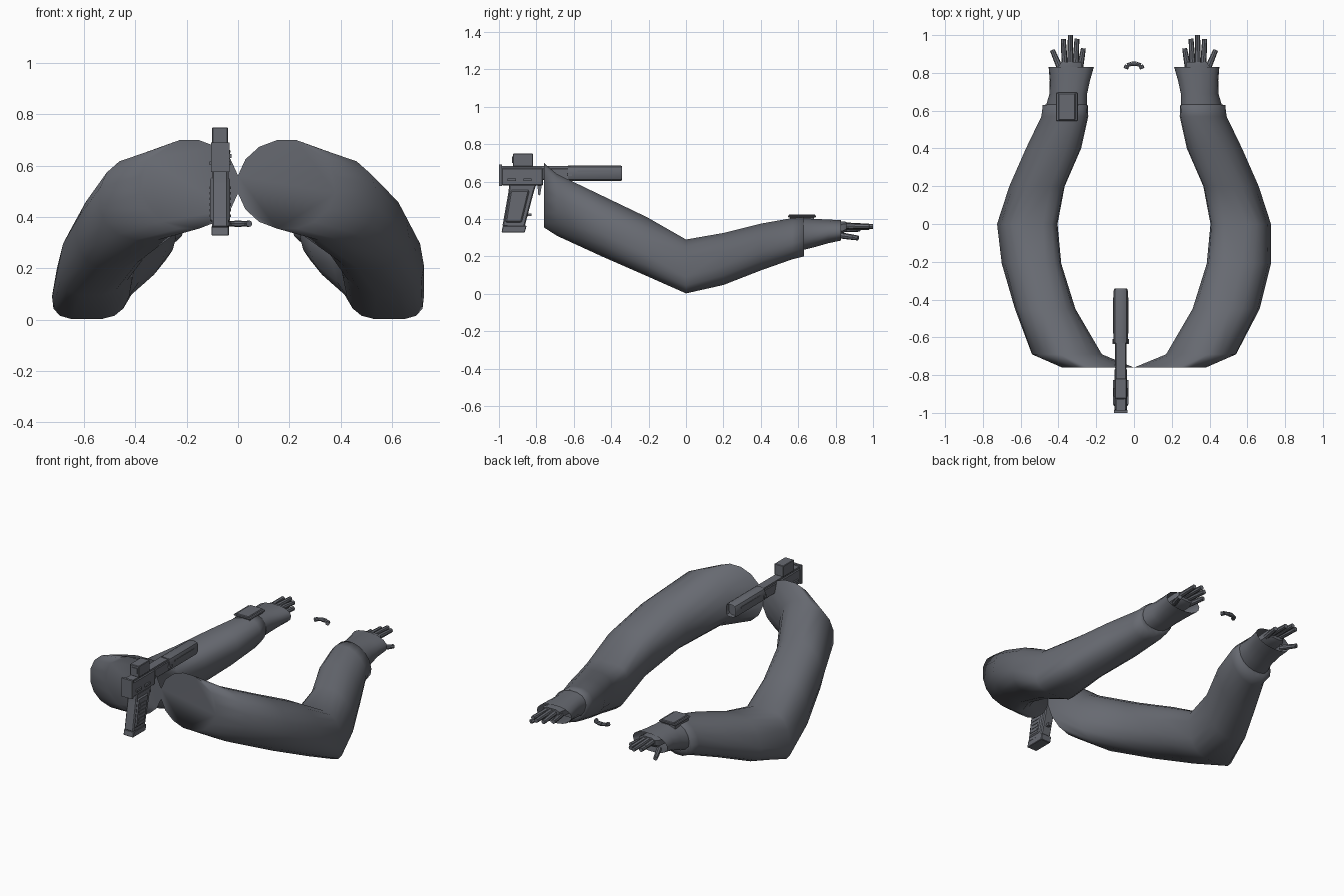
import bpy, bmesh, math
from mathutils import Vector, Matrix

if "Cube" in bpy.data.objects:
    bpy.data.objects.remove(bpy.data.objects["Cube"])

grey = bpy.data.materials.new("slate grey")
grey.diffuse_color = (0.135, 0.143, 0.165, 1)
grey.use_nodes = True
grey.node_tree.nodes["Principled BSDF"].inputs["Base Color"].default_value = grey.diffuse_color


def finish(bm, name, angle=None):
    bmesh.ops.recalc_face_normals(bm, faces=bm.faces)
    me = bpy.data.meshes.new(name)
    bm.to_mesh(me)
    bm.free()
    me.materials.append(grey)
    ob = bpy.data.objects.new(name, me)
    bpy.context.collection.objects.link(ob)
    if angle:
        bpy.ops.object.select_all(action='DESELECT')
        ob.select_set(True)
        bpy.context.view_layer.objects.active = ob
        bpy.ops.object.shade_smooth_by_angle(angle=math.radians(angle))
    return ob


def box(bm, x0, x1, y0, y1, z0, z1, bevel=0):
    m = Matrix.Translation(((x0 + x1) / 2, (y0 + y1) / 2, (z0 + z1) / 2))
    m = m @ Matrix.Diagonal((x1 - x0, y1 - y0, z1 - z0, 1))
    vs = bmesh.ops.create_cube(bm, size=1, matrix=m)["verts"]
    if bevel:
        es = {e for v in vs for e in v.link_edges}
        bmesh.ops.bevel(bm, geom=list(es), offset=bevel, segments=1, affect='EDGES')


def bar(bm, p, q, r0, r1, sides=8):
    p, q = Vector(p), Vector(q)
    m = Matrix.Translation((p + q) / 2) @ (q - p).to_track_quat('Z', 'Y').to_matrix().to_4x4()
    bmesh.ops.create_cone(bm, cap_ends=True, segments=sides, radius1=r0, radius2=r1,
                          depth=(q - p).length, matrix=m)


def loft(bm, stations, s=1, n=16, cap0=False, cap1=False):
    """Rounded rings (y, x0, x1, z0, z1, power, lean) joined along y; s flips x."""
    k = math.cos(math.pi / n)
    soft = lambda v, e: math.copysign(min(abs(v) / k, 1) ** e, v)
    rings = []
    for y, x0, x1, z0, z1, e, lean in stations:
        angles = [2 * math.pi * (i + 0.5) / n for i in range(n)]
        vz = [soft(math.sin(t), e) for t in angles]
        ux = [soft(math.cos(t), e) - lean * v for t, v in zip(angles, vz)]
        top = max(ux)
        rings.append([bm.verts.new((s * ((x0 + x1) / 2 + (x1 - x0) / 2 * u / top), y,
                                    (z0 + z1) / 2 + (z1 - z0) / 2 * v)) for u, v in zip(ux, vz)])
    for a, b in zip(rings, rings[1:]):
        for i in range(n):
            j = (i + 1) % n
            bm.faces.new((a[i], a[j], b[j], b[i]))
    if cap0:
        bm.faces.new(rings[0])
    return bm.faces.new(rings[-1]) if cap1 else None


def prism(bm, outline, x0, x1, bevel=0):
    """Side outline (y, z) extruded along x."""
    f = bm.faces.new([bm.verts.new((x0, y, z)) for y, z in outline])
    g = bmesh.ops.extrude_face_region(bm, geom=[f])["geom"]
    vs = [v for v in g if isinstance(v, bmesh.types.BMVert)]
    bmesh.ops.translate(bm, vec=(x1 - x0, 0, 0), verts=vs)
    if bevel:
        es = {e for v in list(f.verts) + vs for e in v.link_edges}
        bmesh.ops.recalc_face_normals(bm, faces=bm.faces)
        bmesh.ops.bevel(bm, geom=list(es), offset=bevel, segments=1, affect='EDGES')


def sleeve(o1, o2, lean):
    """Sleeve stations; o1 and o2 are the outer edge along the upper arm."""
    return [(-0.76, 0.0, 0.38, 0.355, 0.70, 1, 0), (-0.69, 0.17, 0.54, 0.31, 0.64, 0.9, 0.02),
            (-0.45, 0.31, o1, 0.20, 0.525, 0.9, 0.12), (-0.21, 0.385, o2, 0.095, 0.41, 0.8, lean),
            (0.0, 0.405, 0.725, 0.002, 0.29, 0.6, 0.17), (0.2, 0.367, 0.66, 0.047, 0.325, 0.8, 0.25),
            (0.4, 0.28, 0.572, 0.125, 0.375, 0.9, 0.25), (0.57, 0.242, 0.49, 0.185, 0.405, 0.95, 0.25),
            (0.63, 0.245, 0.483, 0.20, 0.41, 0.95, 0.25), (0.632, 0.25, 0.465, 0.235, 0.403, 0.9, 0.2)]


GLOVE = [(0.63, 0.25, 0.465, 0.235, 0.403, 0.9, 0.2), (0.69, 0.248, 0.447, 0.25, 0.40, 0.9, 0.15),
         (0.76, 0.233, 0.446, 0.27, 0.397, 0.9, 0.1), (0.83, 0.213, 0.452, 0.285, 0.393, 0.9, 0.1)]
# finger: root x, tip x, tip y, root z, tip z
FINGERS = [(0.286, 0.268, 0.93, 0.345, 0.345), (0.311, 0.302, 0.98, 0.362, 0.353),
           (0.338, 0.337, 1.0, 0.366, 0.36), (0.366, 0.374, 0.98, 0.362, 0.36),
           (0.392, 0.432, 0.92, 0.312, 0.298)]

for side, s, o1, o2, lean in (("right", 1, 0.665, 0.725, 0.17), ("left", -1, 0.63, 0.70, 0.22)):
    # sleeve with turned-in cuff
    bm = bmesh.new()
    loft(bm, sleeve(o1, o2, lean), s, cap0=True)
    finish(bm, side + "_sleeve", 85)
    # flared glove, open at the fingers
    bm = bmesh.new()
    loft(bm, GLOVE, s)
    finish(bm, side + "_glove", 55)
    # palm and jointed fingers
    bm = bmesh.new()
    loft(bm, [(0.73, 0.275, 0.40, 0.315, 0.378, 0.7, 0), (0.835, 0.275, 0.40, 0.32, 0.387, 0.7, 0),
              (0.858, 0.278, 0.385, 0.335, 0.384, 0.6, 0)], s, 8, True, True)
    for xr, xt, yt, zr, zt in FINGERS:
        a, b = Vector((s * xr, 0.825, zr)), Vector((s * xt, yt, zt))
        for i, (t0, t1) in enumerate(((0, 0.45), (0.42, 0.74), (0.71, 1))):
            r = 0.0165 - 0.0012 * i
            bar(bm, a.lerp(b, t0), a.lerp(b, t1), r, r * 0.93)
    finish(bm, side + "_hand", 35)

# wrist device on the left sleeve: base, raised plate and rounded screen
bm = bmesh.new()
box(bm, -0.405, -0.306, 0.555, 0.685, 0.385, 0.412)
box(bm, -0.414, -0.297, 0.545, 0.695, 0.408, 0.418, 0.004)
box(bm, -0.40, -0.311, 0.548, 0.692, 0.41, 0.424, 0.004)
finish(bm, "wrist_device")

# small jointed arch between the hands
bm = bmesh.new()
arch = [(-0.044, 0.822), (-0.036, 0.84), (-0.013, 0.848), (0.013, 0.848), (0.036, 0.84), (0.044, 0.822)]
for i, ((xa, ya), (xb, yb)) in enumerate(zip(arch, arch[1:])):
    r = 0.0125 if i % 2 == 0 else 0.0105
    bar(bm, (xa, ya, 0.374), (xb, yb, 0.374), r, r)
finish(bm, "knuckle_arch", 35)

# pistol receiver, rear plate, sight block and top rail
C = -0.07
bm = bmesh.new()
box(bm, C - 0.032, C + 0.032, -0.985, -0.765, 0.578, 0.672, 0.005)
box(bm, C - 0.036, C + 0.036, -1.0, -0.985, 0.575, 0.69)
box(bm, C - 0.026, C + 0.026, -0.985, -0.62, 0.66, 0.682)
box(bm, C - 0.031, C + 0.031, -0.925, -0.818, 0.68, 0.75, 0.003)
box(bm, C - 0.02, C + 0.02, -0.929, -0.92, 0.70, 0.735)
box(bm, C - 0.03, C + 0.03, -0.77, -0.62, 0.608, 0.672, 0.005)
for d in (-1, 1):
    for y in (-0.955, -0.87):
        box(bm, C + d * 0.036 - 0.006, C + d * 0.036 + 0.006, y, y + 0.045, 0.603, 0.617)
    box(bm, C + d * 0.036 - 0.008, C + d * 0.036 + 0.008, -0.635, -0.61, 0.63, 0.645)
finish(bm, "pistol_receiver")

# barrel shroud with bored muzzle
bm = bmesh.new()
end = loft(bm, [(-0.63, C - 0.038, C + 0.038, 0.602, 0.687, 0.7, 0),
                (-0.355, C - 0.038, C + 0.038, 0.602, 0.687, 0.7, 0),
                (-0.342, C - 0.034, C + 0.034, 0.606, 0.683, 0.7, 0)], 1, 12, True, True)
bmesh.ops.inset_individual(bm, faces=[end], thickness=0.02)
bmesh.ops.translate(bm, verts=end.verts, vec=(0, -0.03, 0))
for d in (-1, 1):
    box(bm, C + d * 0.037 - 0.003, C + d * 0.037 + 0.003, -0.58, -0.39, 0.652, 0.66)
finish(bm, "barrel_shroud", 30)

# grip with side panels, ribs and magazine base
bm = bmesh.new()
prism(bm, [(-0.945, 0.585), (-0.95, 0.54), (-0.982, 0.36), (-0.865, 0.35), (-0.815, 0.54), (-0.80, 0.585)],
      C - 0.032, C + 0.032, 0.006)
prism(bm, [(-0.98, 0.362), (-0.986, 0.328), (-0.862, 0.328), (-0.852, 0.364)], C - 0.034, C + 0.034, 0.003)
prism(bm, [(-0.94, 0.555), (-0.968, 0.38), (-0.878, 0.38), (-0.835, 0.555)], C - 0.039, C + 0.039, 0.008)
for i in range(6):
    z = 0.40 + i * 0.022
    y = -0.945 + i * 0.004
    box(bm, C - 0.042, C + 0.042, y, y + 0.055, z, z + 0.01)
box(bm, C - 0.01, C + 0.01, -0.85, -0.825, 0.415, 0.43)
finish(bm, "pistol_grip")

# trigger
bm = bmesh.new()
prism(bm, [(-0.795, 0.585), (-0.79, 0.53), (-0.78, 0.525), (-0.77, 0.585)], C - 0.008, C + 0.008)
finish(bm, "trigger")
